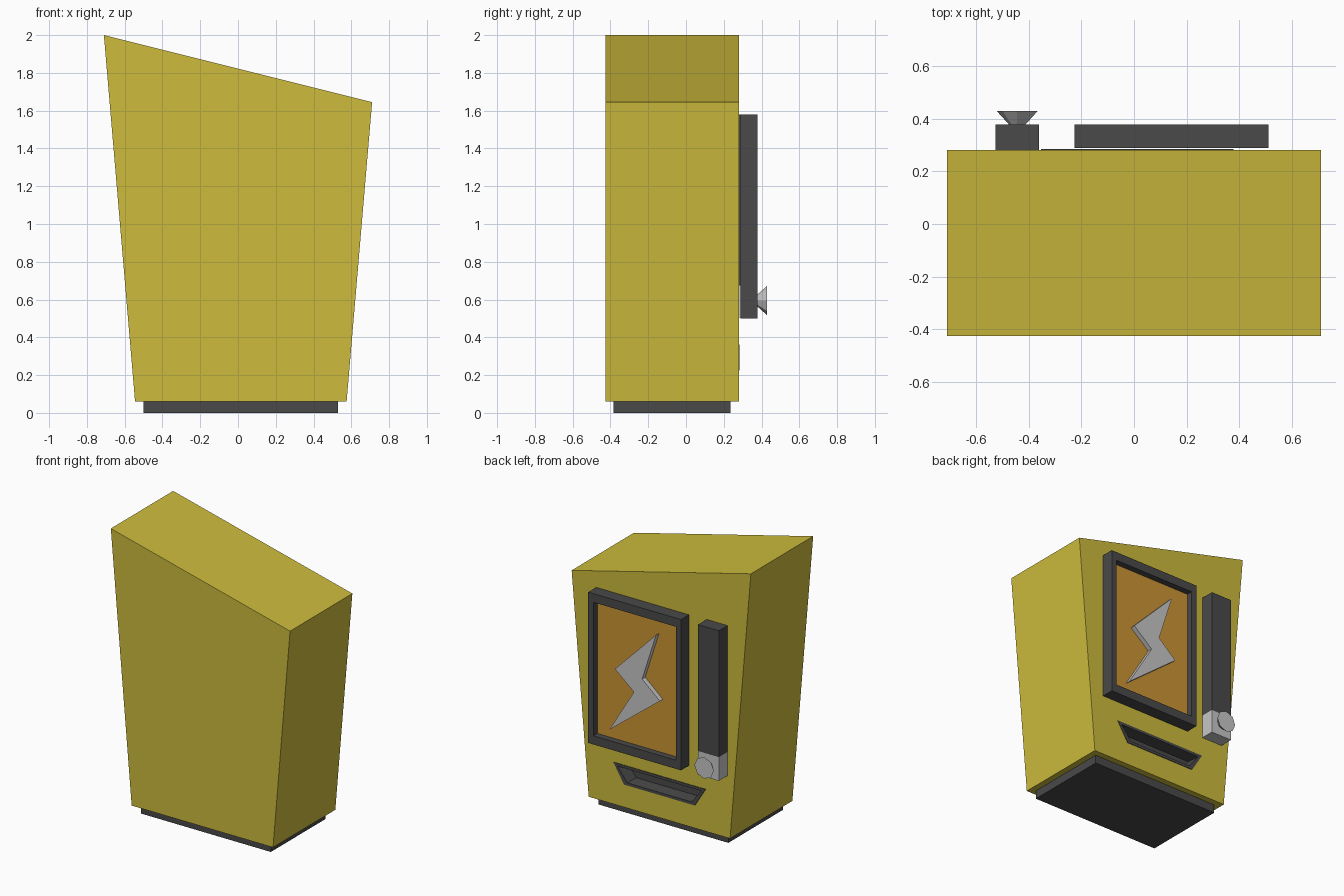
import bpy, bmesh, math
from mathutils import Matrix, Vector

if "Cube" in bpy.data.objects:
    bpy.data.objects.remove(bpy.data.objects["Cube"])


def material(name, rgb):
    m = bpy.data.materials.new(name)
    m.diffuse_color = (*rgb, 1)
    m.use_nodes = True
    m.node_tree.nodes["Principled BSDF"].inputs["Base Color"].default_value = m.diffuse_color
    return m


YELLOW = material("yellow paint", (0.61, 0.50, 0.045))
DARK = material("dark grey", (0.067, 0.067, 0.067))
ORANGE = material("orange panel", (0.60, 0.30, 0.034))
METAL = material("light metal", (0.57, 0.57, 0.57))


def finish(bm, name, *mats):
    bmesh.ops.recalc_face_normals(bm, faces=bm.faces[:])
    me = bpy.data.meshes.new(name)
    bm.to_mesh(me)
    bm.free()
    for m in mats:
        me.materials.append(m)
    ob = bpy.data.objects.new(name, me)
    bpy.context.collection.objects.link(ob)
    return ob


def prism(profile, y0, y1):
    """Extrude an xz outline from y0 to y1; returns the bmesh and its +y face."""
    bm = bmesh.new()
    face = bm.faces.new([bm.verts.new((x, y0, z)) for x, z in profile])
    ext = bmesh.ops.extrude_face_region(bm, geom=[face])["geom"]
    for v in ext:
        if isinstance(v, bmesh.types.BMVert):
            v.co.y = y1
    return bm, next(f for f in ext if isinstance(f, bmesh.types.BMFace))


def rect(x0, x1, z0, z1):
    return [(x0, z0), (x1, z0), (x1, z1), (x0, z1)]


def step(bm, face, sx, sz, dy):
    """Extrude a face, scaling it about its centre and moving it along y."""
    new = bmesh.ops.extrude_discrete_faces(bm, faces=[face])["faces"][0]
    c = sum((v.co for v in new.verts), Vector()) / len(new.verts)
    for v in new.verts:
        v.co = Vector((c.x + (v.co.x - c.x) * sx, v.co.y + dy,
                       c.z + (v.co.z - c.z) * sz))
    return new


# Cabinet with slanted top, and its plinth
body = finish(prism([(-0.545, 0.06), (0.575, 0.06), (0.71, 1.645), (-0.71, 2.0)],
                    -0.425, 0.28)[0], "cabinet", YELLOW)
finish(prism(rect(-0.50, 0.53, 0, 0.06), -0.385, 0.235)[0], "plinth", DARK)

# Delivery tray: pocket cut in the cabinet, lined by a recessed surround
tray = [(-0.268, 0.224), (0.292, 0.224), (0.377, 0.362), (-0.353, 0.362)]
cutter = finish(prism(tray, 0.15, 0.4)[0], "tray_cutter", YELLOW)
cutter.hide_render = True
cut = body.modifiers.new("pocket", "BOOLEAN")
cut.operation, cut.solver, cut.object = "DIFFERENCE", "EXACT", cutter
bpy.context.view_layer.objects.active = body
bpy.ops.object.modifier_apply(modifier="pocket")
bpy.data.objects.remove(cutter)

bm, front = prism(tray, 0.15, 0.284)
step(bm, step(bm, front, 0.91, 0.72, 0), 0.96, 0.9, -0.09)
finish(bm, "delivery_tray", DARK)

# Display frame with sunken orange panel
bm, front = prism(rect(-0.225, 0.51, 0.50, 1.58), 0.288, 0.378)
panel = step(bm, step(bm, front, 0.89, 0.885, 0), 1, 1, -0.045)
panel.material_index = 1
finish(bm, "display_frame", DARK, ORANGE)

# Raised zigzag emblem on the panel
finish(prism([(-0.02, 1.41), (0.09, 1.066), (-0.05, 0.945),
              (0.35, 0.634), (0.155, 0.956), (0.306, 1.08)], 0.332, 0.368)[0],
       "zigzag_relief", METAL)

# Side column with metal foot and flared knob
finish(prism(rect(-0.525, -0.36, 0.675, 1.58), 0.278, 0.378)[0], "side_column", DARK)
finish(prism(rect(-0.525, -0.36, 0.505, 0.675), 0.28, 0.378)[0], "column_foot", METAL)
bm = bmesh.new()
bmesh.ops.create_cone(bm, cap_ends=True, segments=8, radius1=0.03, radius2=0.077,
                      depth=0.052,
                      matrix=Matrix.Translation((-0.443, 0.402, 0.595))
                      @ Matrix.Rotation(-math.pi / 2, 4, "X"))
finish(bm, "knob", METAL)
